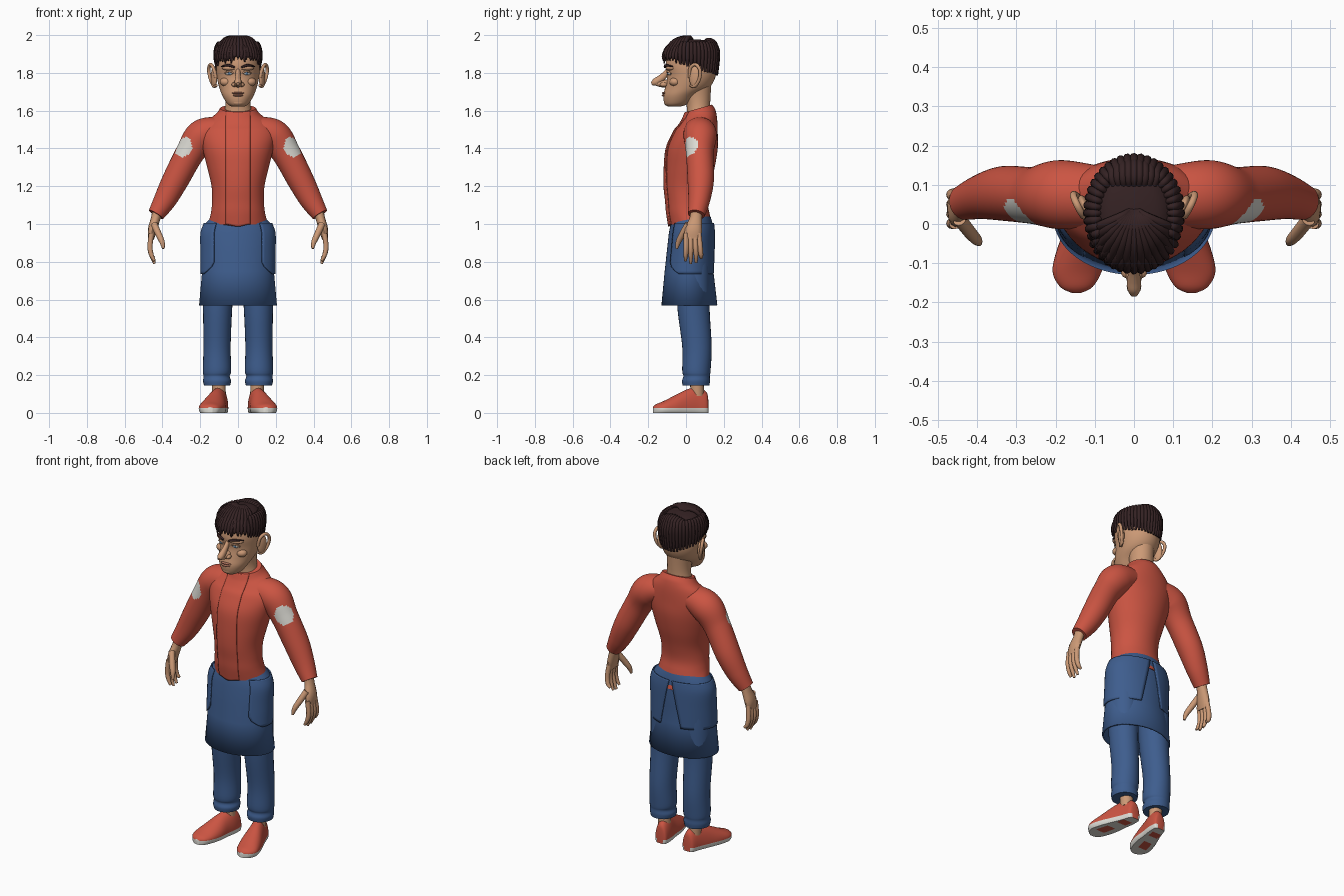
import bpy, bmesh, math, random
from mathutils import Vector, Matrix

if "Cube" in bpy.data.objects:
    bpy.data.objects.remove(bpy.data.objects["Cube"])

random.seed(4)
TAU = 2 * math.pi


def material(name, r, g, b):
    m = bpy.data.materials.new(name)
    m.diffuse_color = (r, g, b, 1)
    m.use_nodes = True
    m.node_tree.nodes["Principled BSDF"].inputs["Base Color"].default_value = m.diffuse_color
    return m


RED = material("red_cloth", 0.60, 0.09, 0.055)
BLUE = material("blue_denim", 0.048, 0.11, 0.27)
SKIN = material("skin", 0.60, 0.32, 0.18)
HAIR = material("dark_brown_hair", 0.035, 0.016, 0.017)
WHITE = material("off_white", 0.72, 0.71, 0.66)
IRIS = material("grey_blue_iris", 0.12, 0.22, 0.35)
LIPS = material("lips", 0.42, 0.17, 0.11)


def spline(rows, n):
    """Catmull-Rom interpolation of rows of numbers, n steps per span."""
    out = []
    for i in range(len(rows) - 1):
        a, b, c, d = rows[max(i - 1, 0)], rows[i], rows[i + 1], rows[min(i + 2, len(rows) - 1)]
        for k in range(n):
            t = k / n
            out.append([q + 0.5 * t * (r - p + t * (2 * p - 5 * q + 4 * r - s + t * (3 * (q - r) + s - p)))
                        for p, q, r, s in zip(a, b, c, d)])
    return out + [list(rows[-1])]


def finish(name, bm, mats, mirror=False, sharp=50, rule=None, thick=0):
    bmesh.ops.recalc_face_normals(bm, faces=bm.faces)
    me = bpy.data.meshes.new(name)
    bm.to_mesh(me)
    bm.free()
    for m in mats:
        me.materials.append(m)
    for p in me.polygons:
        p.use_smooth = True
        if rule:
            p.material_index = rule(p.center, p.normal)
    if sharp:
        me.set_sharp_from_angle(angle=math.radians(sharp))
    ob = bpy.data.objects.new(name, me)
    bpy.context.collection.objects.link(ob)
    if thick:
        ob.modifiers.new("thickness", 'SOLIDIFY').thickness = thick
    if mirror:
        ob.modifiers.new("mirror", 'MIRROR')
    return ob


def bridge(bm, rings, closed=True, caps=True):
    vs = [[bm.verts.new(p) for p in r] for r in rings]
    for a, b in zip(vs, vs[1:]):
        for j in range(len(a) if closed else len(a) - 1):
            k = (j + 1) % len(a)
            bm.faces.new((a[j], a[k], b[k], b[j]))
    if caps and closed:
        bm.faces.new(vs[0])
        bm.faces.new(vs[-1])


def loft(name, rows, mats, n=5, seg=40, arc=None, grow=0, warp=None, caps=True, **kw):
    """Stack of horizontal ellipses (cx, cy, z, rx, ry), optionally only an arc."""
    rings = []
    for row in spline(rows, n):
        cx, cy, z, rx, ry = row
        a0, a1 = arc(row) if arc else (0, TAU)
        ring = []
        for j in range(seg if not arc else seg + 1):
            a = a0 + (a1 - a0) * j / seg
            p = Vector((cx + (rx + grow) * math.cos(a), cy + (ry + grow) * math.sin(a), z))
            ring.append(warp(p, a) if warp else p)
        rings.append(ring)
    bm = bmesh.new()
    bridge(bm, rings, not arc, caps)
    return finish(name, bm, mats, **kw)


def add_tube(bm, rows, n=4, seg=12, ref=(0, 1, 0)):
    """Tube along a path of (x, y, z, ra, rb); rb lies along ref."""
    rows = spline([r if len(r) == 5 else (*r, r[3]) for r in rows], n)
    pts = [Vector(r[:3]) for r in rows]
    rings = []
    for i, r in enumerate(rows):
        t = (pts[min(i + 1, len(pts) - 1)] - pts[max(i - 1, 0)]).normalized()
        u = Vector(ref)
        u = (u - t * u.dot(t)).normalized()
        v = t.cross(u)
        rings.append([pts[i] + v * r[3] * math.cos(TAU * j / seg) + u * r[4] * math.sin(TAU * j / seg)
                      for j in range(seg)])
    bridge(bm, rings)


def tubes(name, paths, mats, n=4, seg=12, ref=(0, 1, 0), **kw):
    bm = bmesh.new()
    for p in paths:
        add_tube(bm, p, n, seg, ref)
    return finish(name, bm, mats, **kw)


def blob(name, loc, size, mat, mirror=False, rot=0):
    bm = bmesh.new()
    bmesh.ops.create_uvsphere(bm, u_segments=20, v_segments=12, radius=1)
    bm.transform(Matrix.Translation(loc) @ Matrix.Rotation(rot, 4, 'Z') @ Matrix.Diagonal((*size, 1)))
    return finish(name, bm, [mat], mirror)


# Shirt: body with sloped collar and uneven hem, plus a raised front placket
def shirt_shape(p, a):
    if p.z > 1.5:
        p.z += (p.y - 0.06) * 0.28 * min(1, (p.z - 1.5) / 0.08)
    if p.z < 1.06:
        k = (1.06 - p.z) / 0.07
        p.z += k * (0.02 * math.cos(2 * a) - 0.02 * math.sin(a) + 0.004 * math.sin(9 * a))
    return p


torso = [(0, .03, .99, .155, .118), (0, .012, 1.06, .143, .112), (0, .005, 1.12, .137, .11),
         (0, .007, 1.2, .14, .12), (0, .02, 1.3, .163, .132), (0, .033, 1.4, .188, .135),
         (0, .05, 1.48, .2, .118), (0, .065, 1.54, .165, .1), (0, .07, 1.58, .115, .085),
         (0, .068, 1.61, .095, .07)]
loft("shirt_body", torso, [RED], seg=56, warp=shirt_shape)


def placket_arc(row):
    w = math.asin(0.063 / row[3])
    return -TAU / 4 - w, -TAU / 4 + w


loft("shirt_placket", torso, [RED], seg=12, arc=placket_arc, grow=.006, warp=shirt_shape, thick=.006)

# Sleeves with pale patches on the upper arm
patch = Vector((.297, .012, 1.41))
tubes("sleeves", [[(.1, .07, 1.5, .07, .08), (.19, .075, 1.465, .088, .088), (.255, .073, 1.375, .076, .073),
                   (.33, .078, 1.235, .07, .07), (.385, .07, 1.13, .06, .058), (.434, .055, 1.05, .044, .045)]],
      [RED, WHITE], n=12, seg=48, mirror=True, rule=lambda c, nrm: int((c - patch).length < .056))

# Hands
fingers = [[(.458, y, .95, .014), (.466, y * 1.1, .88, .0135), (.458, y * 1.2 - .002, .835, .012),
            (.442, y * 1.25 - .004, tip, .007)] for y, tip in ((.068, .82), (.046, .795), (.023, .79), (.001, .805))]
thumb = [(.445, .012, 1.0, .018), (.42, -.02, .945, .017), (.402, -.04, .905, .014), (.395, -.05, .87, .007)]
tubes("hands", [[(.42, .056, 1.09, .03, .03), (.436, .052, 1.03, .025, .033), (.453, .04, .97, .024, .045),
                 (.46, .035, .92, .015, .043)], thumb] + fingers, [SKIN], mirror=True)

# Trouser legs with crumpled cuffs
loft("trouser_legs", [(.111, .053, .145, .069, .071), (.111, .053, .17, .074, .074), (.113, .056, .195, .069, .07),
                      (.111, .055, .225, .075, .075), (.111, .058, .35, .072, .078), (.108, .04, .55, .077, .085),
                      (.103, .035, .75, .085, .09), (.1, .03, .93, .085, .09)], [BLUE], seg=28, mirror=True)

# Wrap skirt with an open bottom and a softened rim
skirt = [(0, .03, 1.04, .135, .1), (0, .03, 1.005, .172, .11), (0, .027, .95, .19, .118),
         (0, .022, .85, .19, .124), (0, .016, .75, .19, .129), (0, .018, .57, .206, .148)]
loft("skirt", skirt + [(0, .018, .568, .196, .138), (0, .018, .85, .16, .1)], [BLUE], n=1, seg=64,
     sharp=0, caps=False)


# Side panels over the hips, rounded at the lower front and parted behind
def panel_arc(row):
    k = (row[2] - .735) / .27
    front = -50 + 28 * max(0, 1 - k / .25) ** 2
    return math.radians(front), math.radians(70 + 17 * k)


loft("hip_panels", [(0, .016, .735, .19, .13)] + skirt[3:0:-1], [BLUE], n=5, seg=24, arc=panel_arc,
     grow=.009, thick=.007, mirror=True)

# Shoes: red uppers, pale soles with a red centre
rings = []
for y, cx, w, h in spline([(.118, .09, .02, .07), (.108, .09, .036, .11), (.06, .098, .046, .137),
                           (0, .115, .055, .122), (-.06, .13, .065, .092), (-.12, .145, .063, .062),
                           (-.16, .147, .042, .045), (-.176, .147, .012, .03)], 5):
    rings.append([(cx + w * math.cos(a), y,
                   .025 + (h - .025) * math.sin(a) if math.sin(a) > 0 else .025 * (1 - min(1, -2.2 * math.sin(a))))
                  for a in (TAU * j / 36 for j in range(36))])
bm = bmesh.new()
bridge(bm, rings)


def shoe_rule(c, nrm):
    if c.z < .004 and abs(c.x - .12 + c.y * .25) < .028 and (-.11 < c.y < -.03 or .02 < c.y < .07):
        return 0
    return int(c.z < .024)


finish("shoes", bm, [RED, WHITE], mirror=True, rule=shoe_rule)
tubes("ankles", [[(.1, .06, .09, .036), (.105, .056, .22, .036)]], [SKIN], mirror=True, seg=16)

# Neck and head
loft("neck", [(0, .068, 1.55, .085, .065), (0, .066, 1.62, .068, .062), (0, .06, 1.68, .066, .07),
              (0, .05, 1.75, .075, .085)], [SKIN], seg=32)
loft("head", [(0, -.062, 1.622, .035, .035), (0, -.05, 1.638, .058, .064), (0, -.03, 1.68, .083, .09),
              (0, .008, 1.725, .1, .118), (0, .028, 1.78, .112, .128), (0, .026, 1.84, .115, .134),
              (0, .026, 1.9, .105, .12), (0, .026, 1.945, .065, .08)], [SKIN])
blob("chin", (0, -.095, 1.645), (.034, .022, .02), SKIN)
blob("cheeks", (.062, -.058, 1.752), (.034, .03, .024), SKIN, True)
blob("brow_ridge", (.045, -.084, 1.825), (.042, .02, .013), SKIN, True, .35)

# Long pointed nose
tubes("nose", [[(0, -.085, 1.825, .013, .013), (0, -.112, 1.79, .017, .013), (0, -.14, 1.765, .02, .017),
                (0, -.165, 1.75, .019, .018), (0, -.183, 1.743, .008, .008)],
               [(0, -.09, 1.745, .022, .024), (0, -.13, 1.742, .018, .022), (0, -.165, 1.746, .012, .012)]],
      [SKIN], ref=(1, 0, 0))
blob("nostrils", (.02, -.118, 1.738), (.014, .02, .012), SKIN, True)

# Lips, eyes and brows
blob("upper_lip", (0, -.114, 1.693), (.033, .014, .006), LIPS)
blob("lower_lip", (0, -.114, 1.681), (.028, .015, .007), LIPS)
blob("eye_whites", (.047, -.086, 1.797), (.021, .011, .0095), WHITE, True, .3)
blob("irises", (.046, -.095, 1.797), (.008, .004, .008), IRIS, True, .3)
tubes("eyelids", [[(.024, -.096, 1.797, .004), (.045, -.098, 1.809, .005), (.07, -.08, 1.797, .004)]],
      [SKIN], mirror=True, seg=8)
tubes("eyebrows", [[(.017, -.112, 1.829, .005), (.05, -.107, 1.84, .007), (.088, -.07, 1.834, .003)]],
      [HAIR], mirror=True, seg=8, ref=(0, 0, 1))

# Ears: bowl with a raised rim
blob("ears", (.127, .045, 1.778), (.014, .03, .058), SKIN, True, -.35)
rim = [(.117, .02, 1.775), (.13, .022, 1.825), (.146, .05, 1.845), (.155, .074, 1.815), (.145, .07, 1.765),
       (.128, .045, 1.73), (.115, .025, 1.735)]
tubes("ear_rims", [[(*p, .009) for p in rim]], [SKIN], mirror=True, seg=10, ref=(.9, -.4, .1))

# Hair: cap, thick locks round the head, fringe fan and rear knot
loft("hair_cap", [(0, .03, 1.85, .116, .135), (0, .03, 1.9, .115, .135), (0, .03, 1.94, .1, .118),
                  (0, .03, 1.968, .07, .085), (0, .03, 1.978, .025, .03)], [HAIR],
     warp=lambda p, a: p + Vector((0, 0, -.045 * math.sin(a) * max(0, (1.92 - p.z) / .07))))
locks, fringe = [], []
for i in range(44):
    a = TAU * i / 44
    c, s = math.cos(a), math.sin(a)
    front = max(0, -s)
    zb = 1.832 - .042 * s + random.uniform(-.022, .012) * (.25 + front)

    def at(k, z, r):
        return (k * .117 * c, .028 + k * .139 * s, z, r)
    if s > -.45:
        locks.append([at(.72, 1.95, .006), at(.88, 1.957, .01), at(1.0, 1.925, .011),
                      at(1.02, 1.88, .011), at(.98, zb, .006)])
    else:
        locks.append([at(.7, 1.955, .008), at(.93, 1.93, .011), at(1.06, 1.89, .01), at(1.07, zb, .003)])
for i in range(15):
    a = math.radians(-165 + 150 * i / 14)
    c, s = math.cos(a), math.sin(a)
    fringe.append([(.012 * c, .035, 1.975, .006), (.035 * c, .025 + .025 * s, 1.988, .011),
                   (.08 * c, .02 + .08 * s, 1.97, .012), (.112 * c, .02 + .13 * s, 1.915, .010),
                   (.118 * c, .02 + .145 * s, 1.872 + random.uniform(-.012, .012), .003)])
tubes("hair_locks", locks, [HAIR], seg=8, ref=(.3, .2, .93))
tubes("hair_fringe", fringe, [HAIR], seg=8, ref=(.31, .17, .93))
knot = []
for i in range(9):
    x = -.056 + .014 * i
    d = .04 * (x / .06) ** 2
    knot.append([(x * .8, .085, 1.95, .007), (x, .115, 1.976 - d * .4, .01), (x, .152 - d * .4, 1.96 - d * .4, .011),
                 (x, .164 - d, 1.92, .008)])
tubes("hair_knot", knot, [HAIR], seg=8, ref=(1, 0, 0))
